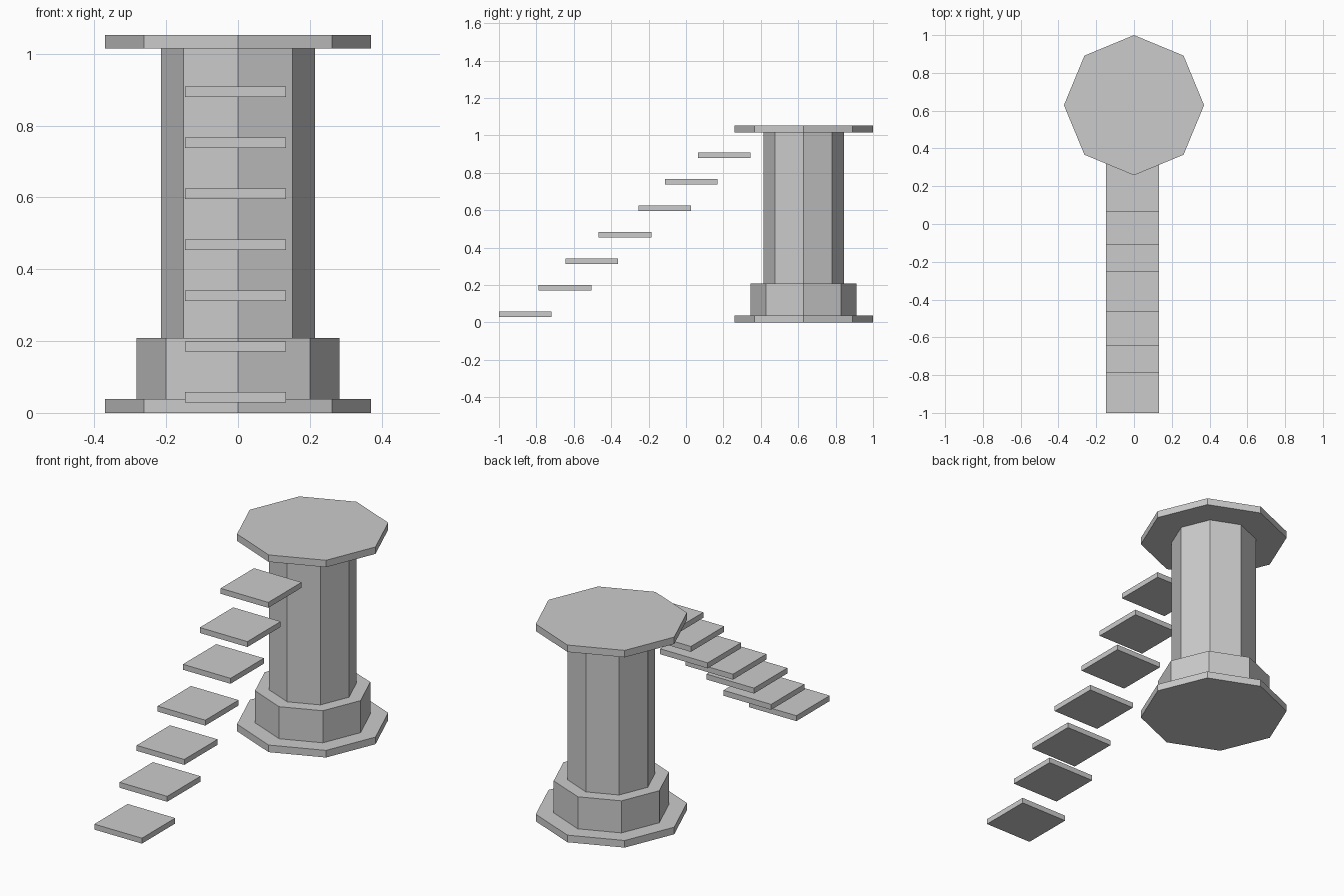
import bpy
from math import radians

if "Cube" in bpy.data.objects:
    bpy.data.objects.remove(bpy.data.objects["Cube"])

CENTRE_Y = 0.629


def octagon(name, radius, z0, z1):
    bpy.ops.mesh.primitive_cylinder_add(vertices=8, radius=radius, depth=z1 - z0,
                                        location=(0, CENTRE_Y, (z0 + z1) / 2))
    obj = bpy.context.object
    obj.name = name
    return obj


def box(name, centre, size):
    bpy.ops.mesh.primitive_cube_add(size=1, location=centre)
    obj = bpy.context.object
    obj.name = name
    obj.scale = size
    return obj


# Octagonal pillar, bottom to top
octagon("base_plate", 0.371, 0.0, 0.038)
octagon("plinth", 0.283, 0.038, 0.209)
octagon("shaft", 0.215, 0.209, 1.015)
octagon("top_platform", 0.371, 1.015, 1.052)

# Floating steps climbing towards the platform, unevenly spaced in depth
step_fronts = [-1.0, -0.787, -0.643, -0.466, -0.253, -0.111, 0.065]
for i, y in enumerate(step_fronts):
    box(f"step_{i + 1}", (-0.007, y + 0.14, 0.043 + 0.1418 * i), (0.281, 0.281, 0.029))
